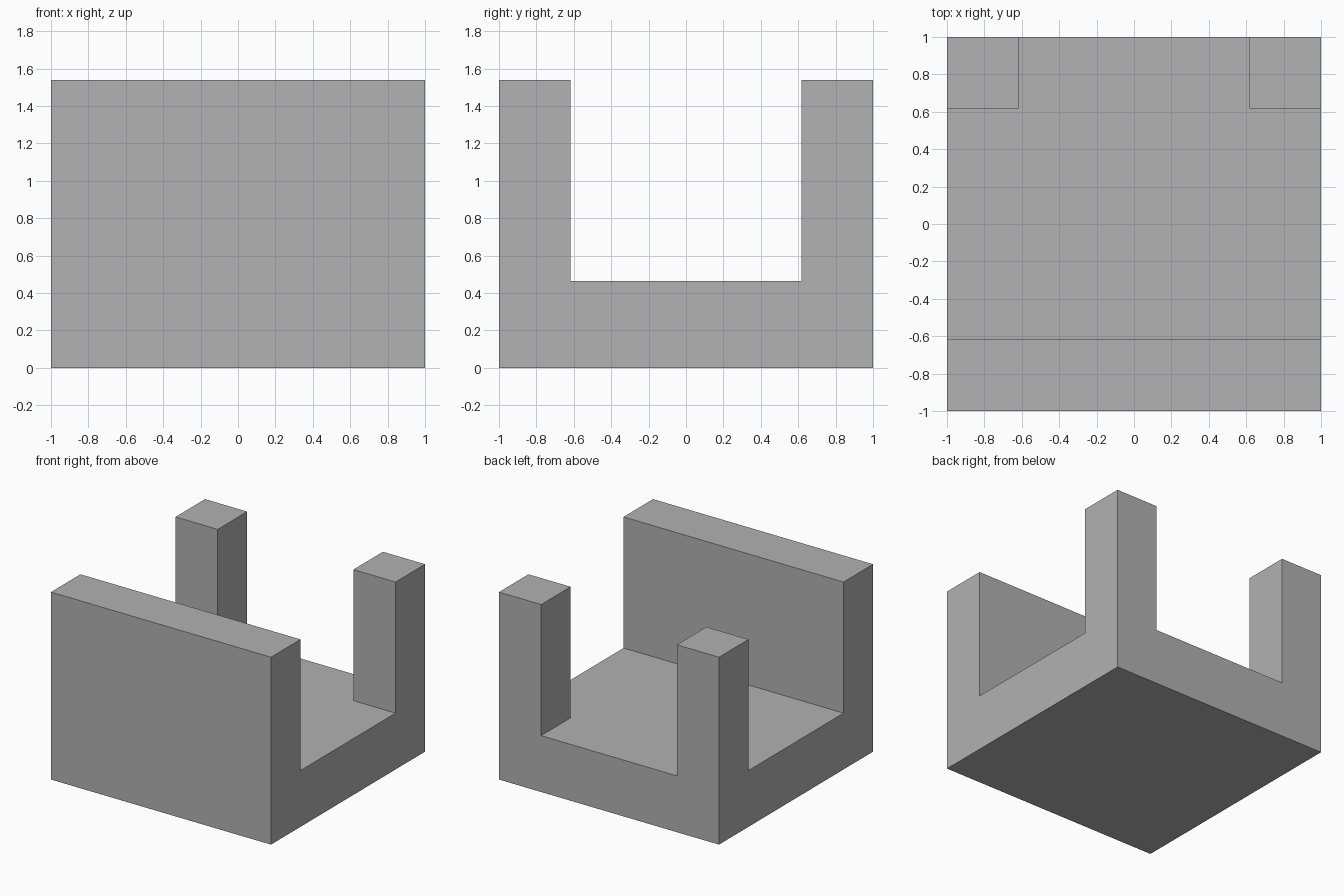
import bpy
import bmesh

# Remove the default cube
cube = bpy.data.objects.get("Cube")
if cube:
    bpy.data.objects.remove(cube, do_unlink=True)

HALF = 1.0        # half width of the square base
INNER = 0.617     # inner edge of wall and posts
BASE_Z = 0.463    # floor height
TOP_Z = 1.54      # top of wall and posts

# Plain grey material
grey = bpy.data.materials.new("plain_grey")
grey.use_nodes = True
colour = (0.445, 0.445, 0.445, 1.0)
grey.diffuse_color = colour
grey.node_tree.nodes["Principled BSDF"].inputs["Base Color"].default_value = colour


def extrude_up(bm, faces, height):
    """Extrude a set of faces straight up, replacing the originals."""
    result = bmesh.ops.extrude_face_region(bm, geom=faces)
    verts = [v for v in result["geom"] if isinstance(v, bmesh.types.BMVert)]
    bmesh.ops.translate(bm, verts=verts, vec=(0, 0, height))
    bmesh.ops.delete(bm, geom=[f for f in faces if f.is_valid], context="FACES")


bm = bmesh.new()

# Base block, sliced along the inner edges of the wall and posts
bmesh.ops.create_cube(bm, size=2 * HALF)
for v in bm.verts:
    v.co.z = BASE_Z if v.co.z > 0 else 0.0
for normal in ((1, 0, 0), (0, 1, 0)):
    for side in (-1, 1):
        bmesh.ops.bisect_plane(bm, geom=bm.verts[:] + bm.edges[:] + bm.faces[:],
                               plane_co=[side * INNER * n for n in normal],
                               plane_no=normal)

# Front wall and two back corner posts, raised from the floor
floor = [f for f in bm.faces if f.calc_center_median().z > BASE_Z - 0.001]
wall, left_post, right_post = [], [], []
for f in floor:
    c = f.calc_center_median()
    if c.y < -INNER:
        wall.append(f)
    elif c.y > INNER and c.x > INNER:
        left_post.append(f)
    elif c.y > INNER and c.x < -INNER:
        right_post.append(f)
for part in (wall, left_post, right_post):
    extrude_up(bm, part, TOP_Z - BASE_Z)

# Merge coplanar faces into clean flat sides
bmesh.ops.dissolve_limit(bm, angle_limit=0.01, verts=bm.verts[:], edges=bm.edges[:])
bmesh.ops.recalc_face_normals(bm, faces=bm.faces[:])

mesh = bpy.data.meshes.new("base_with_wall_and_posts")
bm.to_mesh(mesh)
bm.free()
mesh.materials.append(grey)
body = bpy.data.objects.new("base_with_wall_and_posts", mesh)
bpy.context.collection.objects.link(body)
